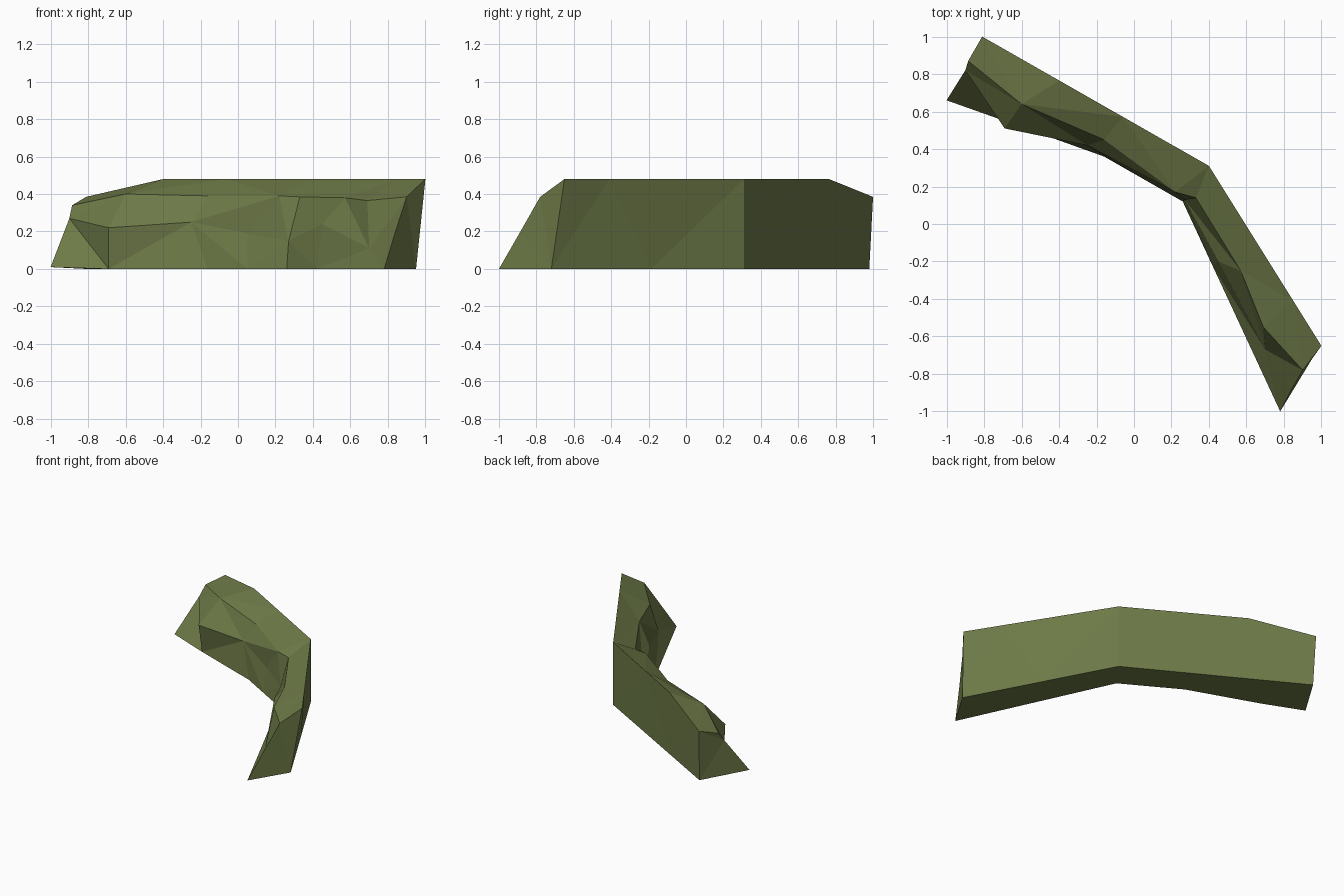
import bpy
import bmesh
from mathutils import Vector

default_cube = bpy.data.objects.get("Cube")
if default_cube:
    bpy.data.objects.remove(default_cube, do_unlink=True)


def make_material(name, colour):
    material = bpy.data.materials.new(name)
    material.use_nodes = True
    material.diffuse_color = colour
    material.node_tree.nodes["Principled BSDF"].inputs["Base Color"].default_value = colour
    return material


# Plain back wall: three corners, with stations spaced between them
bottom_corners = [Vector(p) for p in ((-.8, .98, 0), (.4, .31, 0), (.95, -.72, 0))]
top_corners = [Vector(p) for p in ((-.81, 1, .48), (.4, .31, .48), (1, -.65, .48))]
stations = [0, .34, .62, 1, 1, 1.48, 1.75, 2]


def along(corners, t):
    i = min(int(t), len(corners) - 2)
    return corners[i].lerp(corners[i + 1], t - i)


back_foot = [along(bottom_corners, t) for t in stations]
back_top = [along(top_corners, t) for t in stations]
back_top[0].z = .385  # the crest drops towards one end

# Craggy front: ridge, broken middle and foot
ridge = [(-.885, .87, .34), (-.6, .64, .4), (-.16, .45, .39), (.22, .17, .39),
         (.33, .14, .385), (.57, -.25, .38), (.69, -.55, .365), (.9, -.78, .385)]
middle = [(-.9, .82, .27), (-.69, .51, .22), (-.25, .42, .25), (.05, .27, .19),
          (.27, .13, .15), (.45, -.2, .24), (.7, -.67, .11), (.84, -.885, .2)]
foot = [(-1, .66, .01), (-.69, .55, 0), (-.16, .36, 0), (.05, .24, 0),
        (.26, .12, 0), (.42, -.225, 0), (.62, -.655, 0), (.78, -1, 0)]

# Loft the rows into a closed rock wall
bm = bmesh.new()
rows = [[bm.verts.new(p) for p in row]
        for row in (back_foot, back_top, ridge, middle, foot)]
count = len(rows)
for r in range(count):
    here, after = rows[r], rows[(r + 1) % count]
    for s in range(len(stations) - 1):
        a, b, c, d = here[s], here[s + 1], after[s + 1], after[s]
        if (r + s) % 2:
            bm.faces.new((a, b, c))
            bm.faces.new((a, c, d))
        else:
            bm.faces.new((a, b, d))
            bm.faces.new((b, c, d))
for end in (0, -1):
    bm.faces.new([row[end] for row in rows])
bmesh.ops.remove_doubles(bm, verts=bm.verts[:], dist=.001)
bmesh.ops.triangulate(bm, faces=bm.faces[:])
bmesh.ops.recalc_face_normals(bm, faces=bm.faces[:])

mesh = bpy.data.meshes.new("rock_wall")
bm.to_mesh(mesh)
bm.free()
mesh.materials.append(make_material("moss green", (.155, .195, .064, 1)))
rock_wall = bpy.data.objects.new("rock_wall", mesh)
bpy.context.collection.objects.link(rock_wall)
